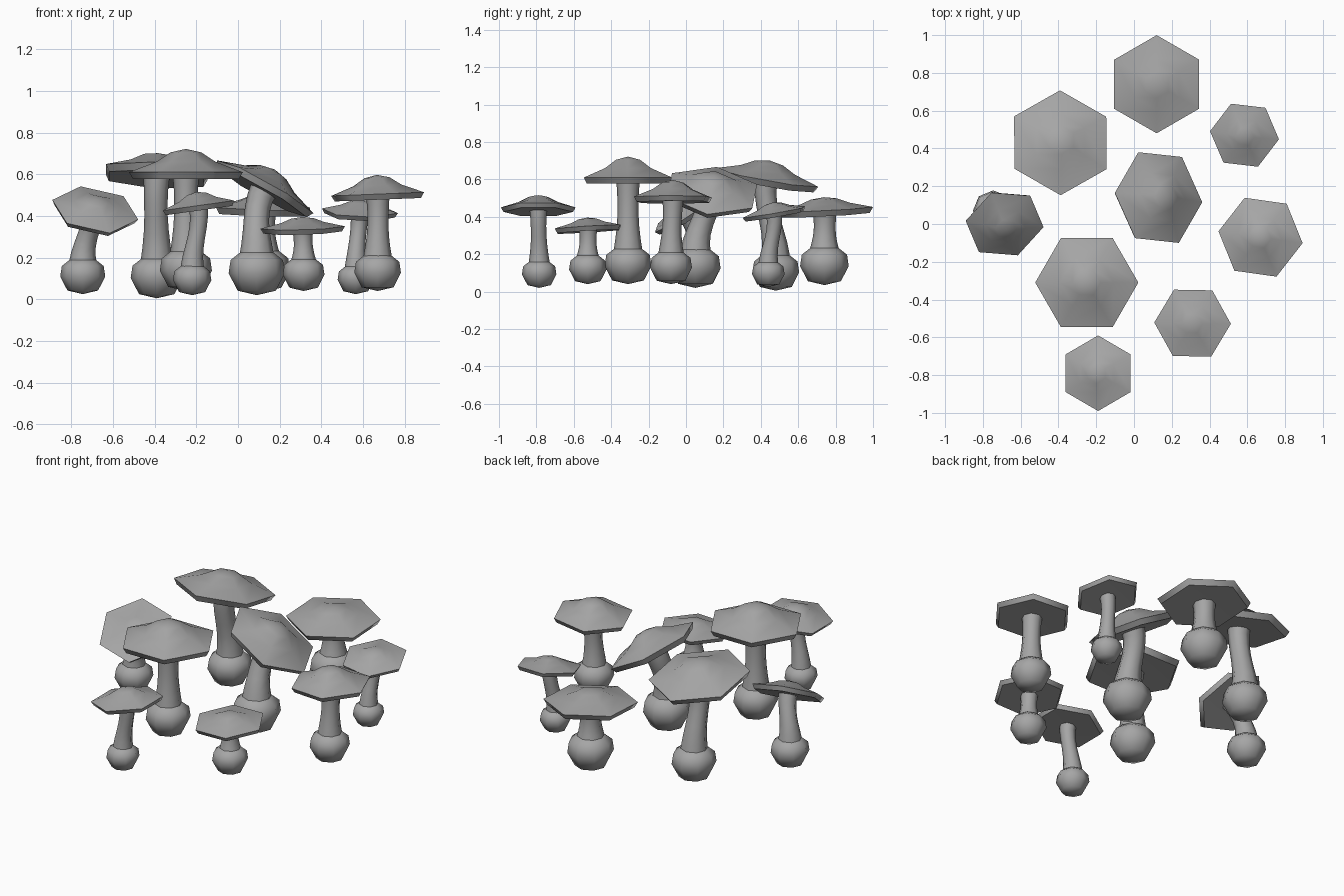
import bpy, bmesh, math
from mathutils import Vector, Matrix

cube = bpy.data.objects.get("Cube")
if cube:
    bpy.data.objects.remove(cube, do_unlink=True)

grey = bpy.data.materials.new("plain_grey")
grey.use_nodes = True
tone = (0.38, 0.38, 0.38, 1)
grey.diffuse_color = tone
grey.node_tree.nodes["Principled BSDF"].inputs["Base Color"].default_value = tone

UP = Vector((0, 0, 1))


def ring(bm, sides, radius, matrix, start=0.0):
    """One loop of vertices around the local z axis."""
    loop = []
    for i in range(sides):
        a = start + math.tau * i / sides
        p = Vector((radius * math.cos(a), radius * math.sin(a), 0))
        loop.append(bm.verts.new(matrix @ p))
    return loop


def loft(name, rings, sides, start=0.0):
    """Skin a stack of (radius, matrix) rings; zero radius makes a tip."""
    bm = bmesh.new()
    previous = None
    for radius, matrix in rings:
        if radius == 0:
            loop = [bm.verts.new(matrix.translation)] * sides
        else:
            loop = ring(bm, sides, radius, matrix, start)
        if previous:
            for i in range(sides):
                j = (i + 1) % sides
                quad = (previous[i], previous[j], loop[j], loop[i])
                bm.faces.new(list(dict.fromkeys(quad)))
        previous = loop
    bmesh.ops.recalc_face_normals(bm, faces=bm.faces[:])
    mesh = bpy.data.meshes.new(name)
    bm.to_mesh(mesh)
    bm.free()
    mesh.materials.append(grey)
    mesh.shade_smooth()
    mesh.set_sharp_from_angle(angle=math.radians(55))
    bpy.context.collection.objects.link(bpy.data.objects.new(name, mesh))


def frame(point, axis):
    turn = UP.rotation_difference(axis).to_matrix().to_4x4()
    return Matrix.Translation(point) @ turn


def bulb(name, foot, size):
    """Swollen foot: (radius, height) relative to its size."""
    outline = ((0, 0), (0.68, 0.16), (1, 0.78), (0.93, 1.25), (0.55, 1.55), (0, 1.6))
    loft(name, [(r * size, Matrix.Translation(foot + UP * h * size))
                for r, h in outline], 8)


def stem(name, foot, size, top, axis):
    """Bent stalk that leaves the bulb upright and meets the cap squarely."""
    low = foot + UP * 1.4 * size
    span = (top - low).length
    c1 = low + UP * span * 0.35
    c2 = top - axis * span * 0.35
    widths = (0.62, 0.54, 0.48, 0.45, 0.45, 0.47, 0.52)
    rings = []
    for k, w in enumerate(widths):
        t = k / (len(widths) - 1)
        s = 1 - t
        p = low * s**3 + c1 * 3 * s * s * t + c2 * 3 * s * t * t + top * t**3
        d = (c1 - low) * s * s + (c2 - c1) * 2 * s * t + (top - c2) * t * t
        rings.append((w * size, frame(p, d.normalized())))
    loft(name, rings, 8)


def cap(name, centre, axis, radius, rise, spin):
    """Six-sided parasol with a thin rim and a raised middle."""
    base = frame(centre, axis)
    outline = [(0, -0.09), (0.93, -0.12), (1, 0), (0.52, 0.45 * rise),
               (0.27, 0.85 * rise), (0, rise)]
    loft(name, [(r * radius, base @ Matrix.Translation(UP * h * radius))
                for r, h in outline], 6, math.radians(spin))


# foot position, bulb size, cap centre, cap lean, cap radius, rise, spin
mushrooms = [
    ((-.25, -.31, .04), .125, (-.25, -.31, .61), (0, 0), .273, .41, 0),
    ((-.39, .48, .005), .125, (-.39, .43, .61), (.06, .18), .282, .33, 90),
    ((.12, .74, .035), .13, (.12, .74, .44), (.03, -.05), .26, .25, 90),
    ((.09, .05, .02), .135, (.13, .14, .54), (.56, .11), .265, .36, -4),
    ((-.745, .07, .025), .108, (-.685, 0, .43), (.18, -.6), .212, .27, -8),
    ((.67, -.08, .04), .112, (.67, -.07, .505), (-.04, 0), .225, .41, -8),
    ((.565, .44, .025), .087, (.585, .47, .425), (.04, -.17), .184, .28, -7),
    ((.315, -.525, .04), .1, (.31, -.525, .345), (-.03, -.06), .203, .25, -1),
    ((-.22, -.785, .02), .092, (-.19, -.79, .45), (-.14, 0), .2, .33, 90),
]

for n, (foot, size, centre, lean, radius, rise, spin) in enumerate(mushrooms, 1):
    foot, centre = Vector(foot), Vector(centre)
    axis = Vector((*lean, 1)).normalized()
    bulb(f"mushroom_bulb_{n}", foot, size)
    stem(f"mushroom_stem_{n}", foot, size, centre, axis)
    cap(f"mushroom_cap_{n}", centre, axis, radius, rise, spin)
